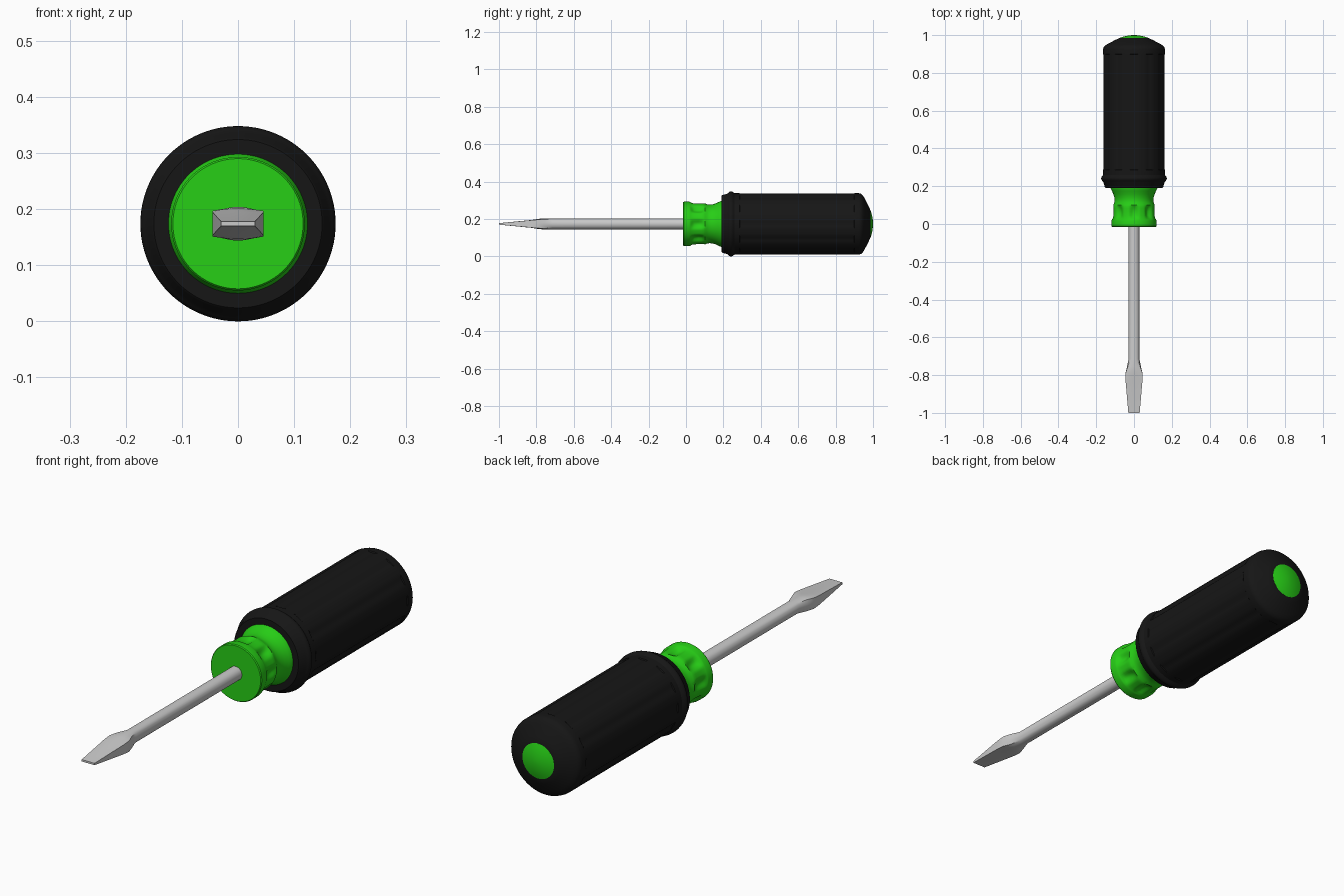
import bpy, bmesh, math

if "Cube" in bpy.data.objects:
    bpy.data.objects.remove(bpy.data.objects["Cube"])

CZ = 0.174  # height of the tool's axis


def material(name, color):
    m = bpy.data.materials.new(name)
    m.diffuse_color = color
    m.use_nodes = True
    m.node_tree.nodes["Principled BSDF"].inputs["Base Color"].default_value = m.diffuse_color
    return m


def loft(name, rings, mat=None, angle=30):
    """Skin a list of rings, each a list of (x, y, z) points, and cap both ends."""
    bm = bmesh.new()
    loops = [[bm.verts.new((x, y, z + CZ)) for x, y, z in r] for r in rings]
    n = len(loops[0])
    for a, b in zip(loops, loops[1:]):
        for i in range(n):
            j = (i + 1) % n
            bm.faces.new((a[i], a[j], b[j], b[i]))
    bm.faces.new(loops[0])
    bm.faces.new(loops[-1])
    bmesh.ops.recalc_face_normals(bm, faces=bm.faces)
    me = bpy.data.meshes.new(name)
    bm.to_mesh(me)
    bm.free()
    ob = bpy.data.objects.new(name, me)
    bpy.context.collection.objects.link(ob)
    if mat:
        me.materials.append(mat)
    bpy.ops.object.select_all(action='DESELECT')
    ob.select_set(True)
    bpy.context.view_layer.objects.active = ob
    bpy.ops.object.shade_smooth_by_angle(angle=math.radians(angle))
    return ob


def turned(name, profile, mat=None, segs=96, cut=lambda i: 0.0):
    """Revolve (y, radius, cut depth) rows about the y axis."""
    rings = []
    for y, r, d in profile:
        ring = []
        for i in range(segs):
            t = 2 * math.pi * i / segs
            q = r - d * cut(i)
            ring.append((q * math.cos(t), y, q * math.sin(t)))
        rings.append(ring)
    return loft(name, rings, mat)


black = material("black_rubber", (0.008, 0.008, 0.008, 1))
green = material("green_plastic", (0.02, 0.62, 0.008, 1))

# Rubber grip: front lip, bead, twelve shallow grooves, domed end
turned("grip", [
    (0.190, 0.120, 0), (0.190, 0.150, 0), (0.194, 0.154, 0), (0.222, 0.162, 0),
    (0.228, 0.168, 0), (0.235, 0.173, 0), (0.241, 0.174, 0), (0.247, 0.173, 0),
    (0.254, 0.168, 0), (0.260, 0.164, 0), (0.285, 0.164, 0), (0.288, 0.164, 0.004),
    (0.897, 0.164, 0.004), (0.900, 0.164, 0), (0.925, 0.164, 0), (0.936, 0.161, 0),
    (0.945, 0.153, 0), (0.953, 0.140, 0), (0.975, 0.098, 0), (0.986, 0.073, 0),
], black, cut=lambda i: 1.0 if (i + 4) % 8 in (3, 4, 5) else 0.0)

# Green end cap
turned("end_cap", [
    (0.970, 0.075, 0), (0.986, 0.074, 0), (0.992, 0.056, 0),
    (0.997, 0.034, 0), (1.000, 0.010, 0)], green, segs=48)

# Green collar: front flange, eight scalloped flutes, smooth waist
turned("collar", [
    (-0.015, 0.116, 0), (-0.011, 0.119, 0), (0.018, 0.119, 0), (0.024, 0.117, 0),
    (0.032, 0.115, 0.007), (0.045, 0.113, 0.013), (0.065, 0.112, 0.014),
    (0.082, 0.112, 0.012), (0.093, 0.112, 0.006), (0.101, 0.110, 0),
    (0.112, 0.105, 0), (0.125, 0.103, 0), (0.140, 0.104, 0), (0.158, 0.109, 0),
    (0.175, 0.117, 0), (0.190, 0.124, 0), (0.200, 0.125, 0),
], green, cut=lambda i: max(0.0, 0.25 + 0.75 * math.cos(8 * 2 * math.pi * i / 96)))

# Steel shaft flowing into the flat blade
N = 32


def section(y, half_w, half_h, square, crown=0.0):
    """Ellipse blended towards a rectangle; crown bulges the broad faces."""
    ring = []
    for i in range(N):
        t = 2 * math.pi * i / N
        c, s = math.cos(t), math.sin(t)
        k = max(abs(c), abs(s))
        x = c * (1 - square) + c / k * square
        z = s * (1 - square) + s / k * square
        ring.append((x * half_w, y, z * (half_h + crown * (1 - x * x))))
    return ring


loft("shaft_and_blade", [
    section(0.05, 0.029, 0.029, 0),
    section(-0.715, 0.029, 0.029, 0),
    section(-0.755, 0.037, 0.027, 0.6, 0.003),
    section(-0.790, 0.045, 0.023, 1, 0.004),
    section(-0.825, 0.045, 0.020, 1, 0.001),
    section(-1.000, 0.030, 0.004, 1),
], angle=25)
